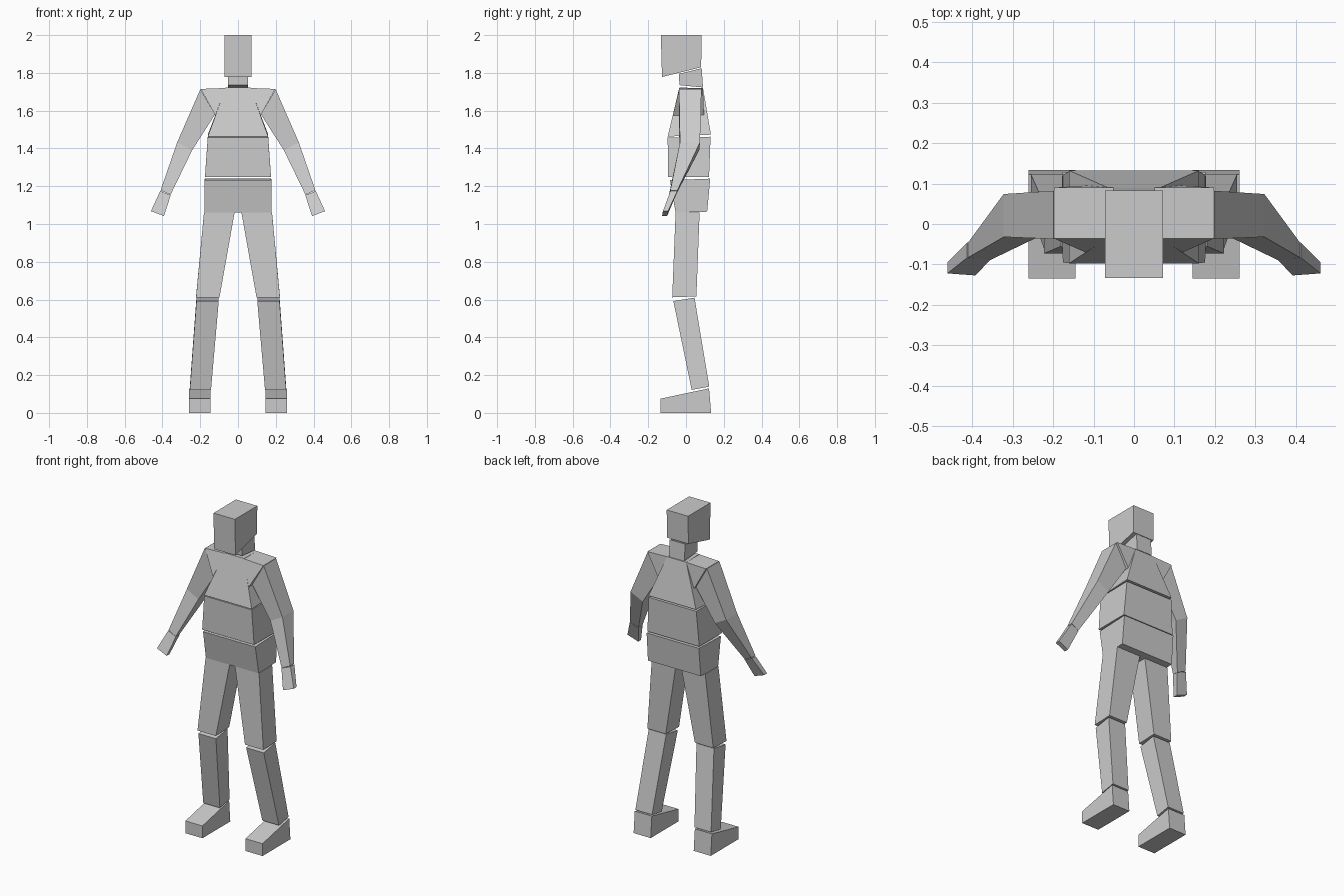
import bpy, bmesh

if "Cube" in bpy.data.objects:
    bpy.data.objects.remove(bpy.data.objects["Cube"])

grey = bpy.data.materials.new("plain grey")
grey.diffuse_color = (0.6, 0.6, 0.6, 1)
grey.use_nodes = True
grey.node_tree.nodes["Principled BSDF"].inputs["Base Color"].default_value = grey.diffuse_color


def block(name, start, end, side=1):
    """Six-sided block lofted between two end faces.
    Each end: inner edge (x, z, y_front, y_back), outer edge (same), rise of the back corners."""
    bm = bmesh.new()
    rings = []
    for inner, outer, rise in (start, end):
        ring = []
        for (x, z, yf, yb), order in ((inner, (0, 1)), (outer, (1, 0))):
            pts = [(x * side, yf, z), (x * side, yb, z + rise)]
            ring += [bm.verts.new(pts[i]) for i in order]
        rings.append(ring)
    a, b = rings
    bm.faces.new(a)
    bm.faces.new(b[::-1])
    for i in range(4):
        j = (i + 1) % 4
        bm.faces.new((a[i], b[i], b[j], a[j]))
    finish(name, bm)


def finish(name, bm):
    bmesh.ops.recalc_face_normals(bm, faces=bm.faces)
    mesh = bpy.data.meshes.new(name)
    bm.to_mesh(mesh)
    bm.free()
    mesh.materials.append(grey)
    bpy.context.collection.objects.link(bpy.data.objects.new(name, mesh))


def level(half, z, yf, yb, rise=0):
    """Symmetric end face for the trunk parts."""
    return (-half, z, yf, yb), (half, z, yf, yb), rise


def span(x0, x1, z, yf, yb, rise=0):
    """End face with level sides for the legs."""
    return (x0, z, yf, yb), (x1, z, yf, yb), rise


# Trunk, neck and head
block("pelvis", level(0.178, 1.06, -0.055, 0.112, 0.005), level(0.176, 1.232, -0.085, 0.128, 0.008))
block("abdomen", level(0.175, 1.248, -0.095, 0.122), level(0.16, 1.458, -0.097, 0.13, 0.004))
block("chest", level(0.16, 1.463, -0.097, 0.132, 0.01), level(0.065, 1.722, -0.035, 0.09, -0.002))
block("neck", level(0.052, 1.735, -0.035, 0.09, -0.012), level(0.052, 1.795, -0.037, 0.083, 0.03))
block("head", level(0.072, 1.778, -0.127, 0.08, 0.052), level(0.072, 2.0, -0.133, 0.083))

for label, s in (("right", -1), ("left", 1)):
    # Wedge-shaped shoulder between the chest and the arm
    bm = bmesh.new()
    front = [bm.verts.new((x * s, y, z)) for x, y, z in
             ((0.065, -0.036, 1.72), (0.197, -0.036, 1.715), (0.12, -0.07, 1.575))]
    back = [bm.verts.new((x * s, y, z)) for x, y, z in
            ((0.065, 0.09, 1.72), (0.197, 0.09, 1.715), (0.12, 0.095, 1.575))]
    bm.faces.new(front)
    bm.faces.new(back[::-1])
    for i in range(3):
        j = (i + 1) % 3
        bm.faces.new((front[i], back[i], back[j], front[j]))
    finish(label + "_shoulder", bm)

    # Arm
    elbow = ((0.243, 1.39, -0.035, 0.07), (0.322, 1.432, -0.032, 0.074), 0)
    wrist = ((0.357, 1.155, -0.09, -0.053), (0.41, 1.178, -0.083, -0.046), 0)
    block(label + "_upper_arm",
          ((0.122, 1.58, -0.037, 0.078), (0.199, 1.714, -0.037, 0.082), 0), elbow, s)
    block(label + "_forearm", elbow, wrist, s)
    block(label + "_hand",
          ((0.356, 1.153, -0.09, -0.053), (0.412, 1.174, -0.083, -0.046), 0),
          ((0.392, 1.042, -0.127, -0.1), (0.461, 1.068, -0.122, -0.095), 0), s)

    # Leg and foot
    block(label + "_thigh", span(0.098, 0.222, 0.612, -0.073, 0.055, 0.005),
          span(0.018, 0.18, 1.062, -0.055, 0.072), s)
    block(label + "_shin", span(0.143, 0.255, 0.122, 0.03, 0.123, 0.017),
          span(0.102, 0.22, 0.592, -0.067, 0.045, 0.018), s)
    block(label + "_foot", span(0.145, 0.26, 0, -0.135, 0.133),
          span(0.145, 0.26, 0.075, -0.135, 0.122, 0.055), s)
